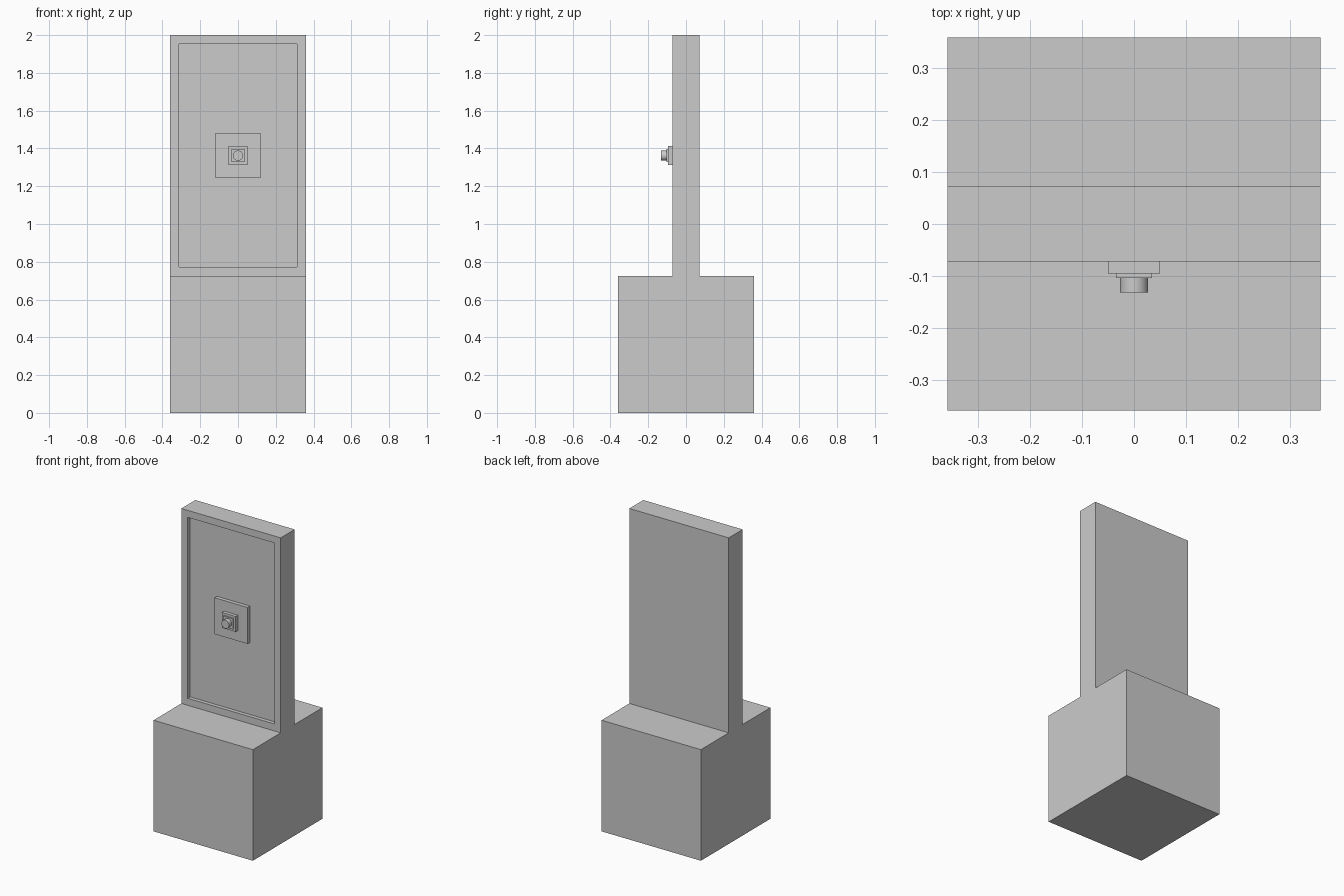
import bpy, bmesh, math
from mathutils import Vector, Matrix

if "Cube" in bpy.data.objects:
    bpy.data.objects.remove(bpy.data.objects["Cube"])

W = 0.359        # half width of base and slab
T = 0.072        # half thickness of slab
BASE_H = 0.726
ZC = 1.362       # height of the front fixture


def finish(bm, name):
    bmesh.ops.recalc_face_normals(bm, faces=bm.faces)
    me = bpy.data.meshes.new(name)
    bm.to_mesh(me)
    bm.free()
    ob = bpy.data.objects.new(name, me)
    bpy.context.collection.objects.link(ob)
    return ob


def square_block(name, half, y_front, y_back):
    bm = bmesh.new()
    size = Matrix.Diagonal((2 * half, y_back - y_front, 2 * half, 1))
    place = Matrix.Translation((0, (y_front + y_back) / 2, ZC))
    bmesh.ops.create_cube(bm, size=1, matrix=place @ size)
    return finish(bm, name)


# Base and upright slab: one stepped side profile extruded across x
profile = [(-W, 0), (W, 0), (W, BASE_H), (T, BASE_H),
           (T, 2), (-T, 2), (-T, BASE_H), (-W, BASE_H)]
bm = bmesh.new()
side = bm.faces.new([bm.verts.new((-W, y, z)) for y, z in profile])
ext = bmesh.ops.extrude_face_region(bm, geom=[side], use_keep_orig=True)
bmesh.ops.translate(bm, vec=(2 * W, 0, 0),
                    verts=[g for g in ext["geom"] if isinstance(g, bmesh.types.BMVert)])
bmesh.ops.recalc_face_normals(bm, faces=bm.faces)

# Recessed panel on the slab front
front = next(f for f in bm.faces
             if (f.calc_center_median() - Vector((0, -T, (2 + BASE_H) / 2))).length < 0.01)
bmesh.ops.inset_region(bm, faces=[front], thickness=0.065)
panel = bmesh.ops.extrude_discrete_faces(bm, faces=[front])["faces"][0]
bmesh.ops.translate(bm, vec=(0, 0.025, 0), verts=panel.verts)
finish(bm, "base_and_slab")

# Stacked square plates in the panel
square_block("mounting_plate", 0.119, -T, -0.047)
square_block("fixture_block", 0.05, -0.095, -T)
square_block("fixture_collar", 0.035, -0.104, -0.095)

# Round knob
bm = bmesh.new()
bmesh.ops.create_cone(bm, cap_ends=True, segments=32, radius1=0.027, radius2=0.027,
                      depth=0.028,
                      matrix=Matrix.Translation((0, -0.118, ZC)) @ Matrix.Rotation(math.pi / 2, 4, 'X'))
knob = finish(bm, "knob")
bpy.context.view_layer.objects.active = knob
knob.select_set(True)
bpy.ops.object.shade_smooth_by_angle()
